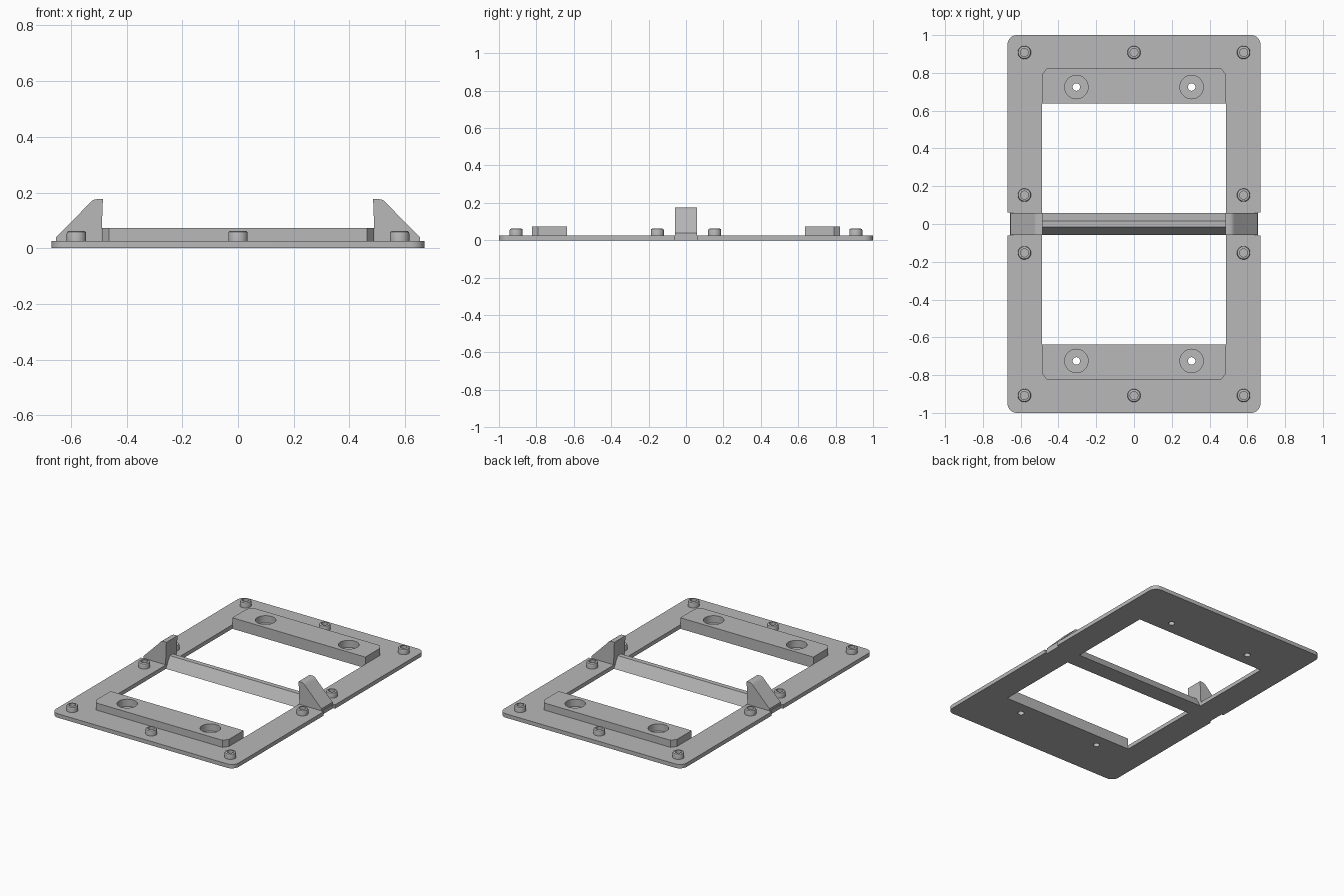
import bpy, bmesh, math
from mathutils import Matrix

if "Cube" in bpy.data.objects:
    bpy.data.objects.remove(bpy.data.objects["Cube"])

grey = bpy.data.materials.new("light_grey")
grey.diffuse_color = (0.48, 0.48, 0.48, 1)
grey.use_nodes = True
grey.node_tree.nodes["Principled BSDF"].inputs["Base Color"].default_value = grey.diffuse_color


def finish(name, mesh):
    obj = bpy.data.objects.new(name, mesh)
    bpy.context.collection.objects.link(obj)
    mesh.materials.clear()
    mesh.materials.append(grey)
    bpy.ops.object.select_all(action='DESELECT')
    obj.select_set(True)
    bpy.context.view_layer.objects.active = obj
    bpy.ops.object.shade_smooth_by_angle(angle=math.radians(30))
    return obj


def circle(cx, cy, r, n=32):
    return [(cx + r * math.cos(2 * math.pi * i / n),
             cy + r * math.sin(2 * math.pi * i / n)) for i in range(n)]


def rect(x0, x1, y0, y1):
    return [(x0, y0), (x1, y0), (x1, y1), (x0, y1)]


def sheet(name, loops, z0, z1):
    """Extrude an outline with holes between two heights."""
    cu = bpy.data.curves.new(name, 'CURVE')
    cu.dimensions, cu.fill_mode = '2D', 'BOTH'
    cu.extrude = (z1 - z0) / 2
    for pts in loops:
        s = cu.splines.new('POLY')
        s.points.add(len(pts) - 1)
        for p, (x, y) in zip(s.points, pts):
            p.co = (x, y, 0, 1)
        s.use_cyclic_u = True
    tmp = bpy.data.objects.new(name + "_outline", cu)
    bpy.context.collection.objects.link(tmp)
    bpy.context.view_layer.update()
    mesh = bpy.data.meshes.new_from_object(
        tmp.evaluated_get(bpy.context.evaluated_depsgraph_get()))
    bpy.data.objects.remove(tmp)
    bm = bmesh.new()
    bm.from_mesh(mesh)
    bmesh.ops.remove_doubles(bm, verts=bm.verts, dist=1e-5)
    bmesh.ops.recalc_face_normals(bm, faces=bm.faces)
    bmesh.ops.translate(bm, verts=bm.verts, vec=(0, 0, (z0 + z1) / 2))
    bm.to_mesh(mesh)
    bm.free()
    return finish(name, mesh)


def prism(name, pts, direction):
    """Extrude a closed 3D profile along a direction."""
    bm = bmesh.new()
    face = bm.faces.new([bm.verts.new(p) for p in pts])
    new = bmesh.ops.extrude_face_region(bm, geom=[face])["geom"]
    bmesh.ops.translate(bm, vec=direction,
                        verts=[v for v in new if isinstance(v, bmesh.types.BMVert)])
    bmesh.ops.recalc_face_normals(bm, faces=bm.faces)
    mesh = bpy.data.meshes.new(name)
    bm.to_mesh(mesh)
    bm.free()
    return finish(name, mesh)


W, L, T, R = 0.67, 1.0, 0.026, 0.05     # half width, half length, thickness, corner
IX, IY = 0.488, 0.637                   # half size of the opening
HX, HY = 0.305, 0.725                   # bolt hole positions
BAR = 0.06                              # half width of the side notches

# Base plate with rounded corners, side notches, opening and bolt holes
quarter = [(W - R + R * math.cos(a), L - R + R * math.sin(a))
           for a in [math.pi / 2 * i / 8 for i in range(9)]]
quarter = [(W - 0.014, BAR), (W, BAR)] + quarter
outline = quarter + [(-x, y) for x, y in reversed(quarter)]
outline += [(-x, -y) for x, y in outline]
holes = [circle(sx * HX, sy * HY, 0.02, 20) for sx in (-1, 1) for sy in (-1, 1)]
sheet("base_plate", [outline, rect(-IX, IX, -IY, IY)] + holes, 0, T)

# Raised end blocks with chamfered outer corners and counterbores
for side, label in ((-1, "front"), (1, "back")):
    half = [(IX, IY), (IX, 0.79), (0.478, 0.803), (0.463, 0.824)]
    loop = [(x, side * y) for x, y in half]
    loop += [(-x, y) for x, y in reversed(loop)]
    sheet(label + "_block",
          [loop] + [circle(sx * HX, side * HY, 0.062) for sx in (-1, 1)], T, 0.073)

# Cross bar with sloped flanks
prism("cross_bar", [(-0.489, y, z) for y, z in
                    ((-0.058, 0), (0.058, 0), (0.016, 0.071), (-0.016, 0.071))],
      (0.978, 0, 0))

# Side guides: sloped fins with a rounded tip
fin = [(0.492, 0.0), (0.653, 0.0), (0.653, 0.04), (0.533, 0.161)]
fin += [(0.526, 0.169), (0.517, 0.174), (0.507, 0.176), (0.485, 0.176)]
for side, label in ((-1, "left"), (1, "right")):
    prism(label + "_guide", [(side * x, -0.058, z) for x, z in fin], (0, 0.116, 0))

# Socket head screws
profile = [(0, 0.02), (0.035, 0.02), (0.035, 0.053), (0.033, 0.059), (0.028, 0.062),
           (0.021, 0.062), (0.021, 0.04), (0, 0.04)]
spots = [(x, y) for y in (-0.908, 0.908) for x in (-0.58, 0, 0.58)]
spots += [(x, y) for y in (-0.153, 0.153) for x in (-0.58, 0.58)]
for x, y in spots:
    bm = bmesh.new()
    vs = [bm.verts.new((r, 0, z)) for r, z in profile]
    es = [bm.edges.new(pair) for pair in zip(vs, vs[1:])]
    bmesh.ops.spin(bm, geom=vs + es, cent=(0, 0, 0), axis=(0, 0, 1),
                   angle=2 * math.pi, steps=32)
    bmesh.ops.remove_doubles(bm, verts=bm.verts, dist=1e-5)
    bmesh.ops.recalc_face_normals(bm, faces=bm.faces)
    bmesh.ops.transform(bm, matrix=Matrix.Translation((x, y, 0)), verts=bm.verts)
    mesh = bpy.data.meshes.new("screw")
    bm.to_mesh(mesh)
    bm.free()
    finish("screw", mesh)
